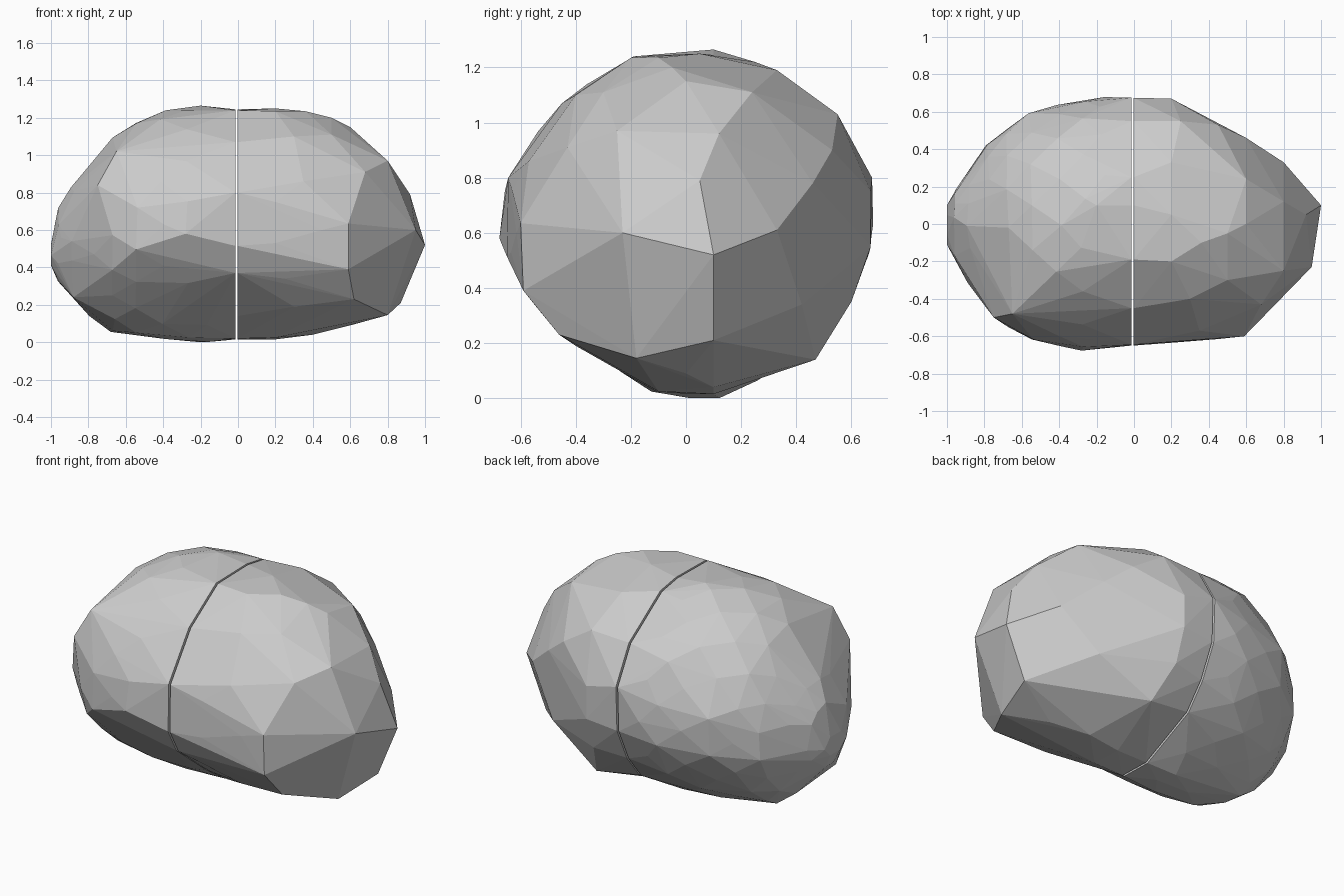
import bpy, bmesh, math, random

random.seed(4)

# Outline (y, z) of the split face shared by both halves
split_ring = [(.1, 1.245), (.25, 1.22), (.55, 1.02), (.675, .80), (.665, .53),
              (.57, .33), (.45, .18), (.1, .015), (-.1, .02), (-.28, .14),
              (-.57, .37), (-.65, .515), (-.645, .80), (-.45, 1.07), (-.19, 1.24)]


def faceted_shell(name, points):
    """Flat-shaded faceted stone around a cloud of points."""
    bm = bmesh.new()
    for p in points:
        bm.verts.new(p)
    out = bmesh.ops.convex_hull(bm, input=bm.verts[:])
    inner = {g for g in out["geom_interior"] + out["geom_unused"]
             if isinstance(g, bmesh.types.BMVert)}
    bmesh.ops.delete(bm, geom=list(inner), context='VERTS')
    # Merge the triangles of the flat split face
    bmesh.ops.dissolve_limit(bm, angle_limit=math.radians(1),
                             verts=bm.verts[:], edges=bm.edges[:])
    bmesh.ops.recalc_face_normals(bm, faces=bm.faces[:])
    mesh = bpy.data.meshes.new(name)
    bm.to_mesh(mesh)
    bm.free()
    obj = bpy.data.objects.new(name, mesh)
    bpy.context.collection.objects.link(obj)
    return obj


# Left half: finely faceted rings (x, y min, y max, z min, z max)
stations = [(-1.0, -.11, .10, .40, .53), (-.95, -.21, .20, .32, .72),
            (-.88, -.32, .30, .25, .83), (-.78, -.44, .43, .13, .97),
            (-.67, -.56, .52, .055, 1.09), (-.55, -.64, .60, .025, 1.19),
            (-.40, -.66, .645, .01, 1.245), (-.27, -.67, .675, 0, 1.26),
            (-.17, -.66, .675, .003, 1.26)]
left = [(-.014, y, z) for y, z in split_ring]
for i, (x, y0, y1, z0, z1) in enumerate(stations):
    n = 6 if i == 0 else 16
    for k in range(n):
        t = 2 * math.pi * (k + .5 * (i % 2)) / n
        r = 1.01 - random.uniform(0, .025)
        # Flatten the diagonals, most of all the lower front
        front, low = math.cos(t) < 0, math.sin(t) < 0
        cut = (.13 if front else .04) if low else (.03 if front else 0)
        r -= cut * math.sin(2 * t) ** 2
        dx = random.uniform(-.015, .015) if i else 0
        y = (y0 + y1) / 2 + (y1 - y0) / 2 * r * math.cos(t)
        z = (z0 + z1) / 2 + (z1 - z0) / 2 * r * math.sin(t)
        left.append((x + dx, y, max(z, 0)))
# Distinct corners of the left half
left += [(-.75, -.5, .84), (-.65, -.48, 1.02), (-.88, -.18, .24), (-.68, .1, .055),
         (-.2, .12, 0), (-.2, .1, 1.265), (-.28, -.677, .58)]
faceted_shell("left_stone_half", left)

# Right half: broad facets, given by their corner points
right = [(-.002, y, z) for y, z in split_ring]
# End tip and side facets
right += [(1, .1, .52), (.95, -.23, .6), (.8, -.25, .97), (.68, -.43, .91),
          (.59, -.6, .635), (.59, -.59, .39), (.92, .05, .79), (.8, .33, .61),
          (.87, .1, .21), (.8, -.18, .145), (.62, -.46, .23)]
# Top and back
right += [(.2, .05, 1.25), (.2, -.2, 1.235), (.36, -.1, 1.235), (.5, -.05, 1.2),
          (.6, 0, 1.15), (.6, .24, 1.11), (.8, .12, .96), (.2, .33, 1.19),
          (.25, .55, 1.03), (.6, .46, .78), (.2, .67, .75), (.2, .67, .55),
          (.45, .53, .9), (.27, .47, .14), (.6, .42, .34), (.2, .6, .35)]
# Front and underside
right += [(.2, -.63, .75), (.2, -.635, .53), (.25, -.55, .34), (.3, -.4, .19),
          (.3, -.4, 1.1), (.5, -.3, 1.11), (.35, -.57, .86), (.45, -.615, .6),
          (.2, .1, .015), (.2, -.1, .025), (.4, .1, .04), (.6, 0, .09)]
faceted_shell("right_stone_half", right)
